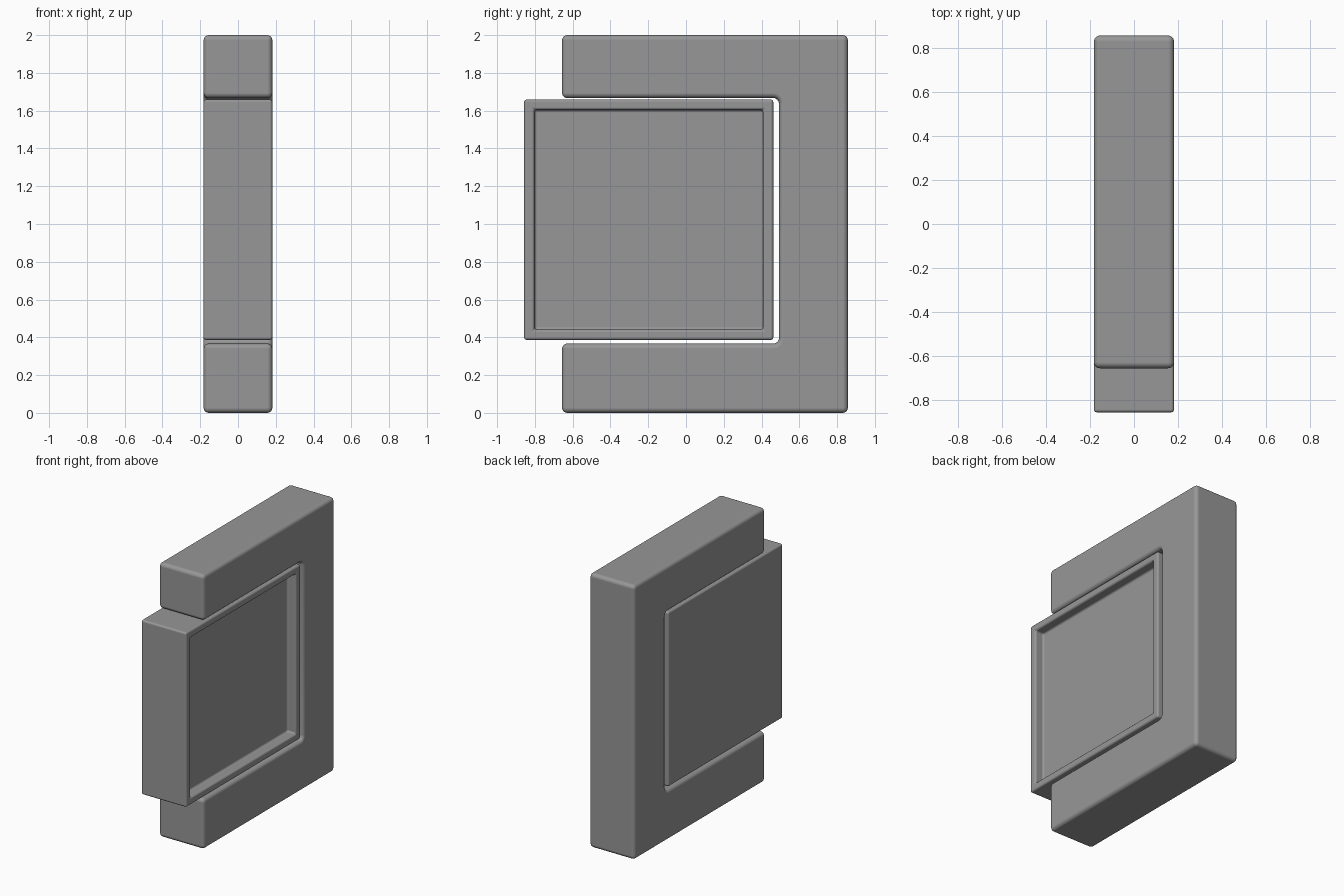
import bpy, bmesh
from math import sin, cos, pi

if "Cube" in bpy.data.objects:
    bpy.data.objects.remove(bpy.data.objects["Cube"])

HALF = 0.182  # half thickness along x
FILLET = 0.03  # radius of the inner corners of the frame

grey = bpy.data.materials.new("dark_grey")
grey.diffuse_color = (0.31, 0.31, 0.31, 1)
grey.use_nodes = True
grey.node_tree.nodes["Principled BSDF"].inputs["Base Color"].default_value = grey.diffuse_color


def prism(profile):
    """Extrude a (y, z) outline through the full thickness in x."""
    bm = bmesh.new()
    face = bm.faces.new([bm.verts.new((-HALF, y, z)) for y, z in profile])
    out = bmesh.ops.extrude_face_region(bm, geom=[face])
    verts = [v for v in out["geom"] if isinstance(v, bmesh.types.BMVert)]
    bmesh.ops.translate(bm, verts=verts, vec=(2 * HALF, 0, 0))
    bmesh.ops.recalc_face_normals(bm, faces=bm.faces)
    return bm


def arc(y, z, start):
    """Quarter circle, running clockwise from the start angle."""
    return [(y + FILLET * cos(start - i * pi / 12),
             z + FILLET * sin(start - i * pi / 12)) for i in range(7)]


def finish(bm, name, radius, segments):
    """Turn the bmesh into an object with rounded edges and smooth shading."""
    mesh = bpy.data.meshes.new(name)
    bm.to_mesh(mesh)
    bm.free()
    mesh.materials.append(grey)
    obj = bpy.data.objects.new(name, mesh)
    bpy.context.collection.objects.link(obj)
    bevel = obj.modifiers.new("rounded_edges", "BEVEL")
    bevel.width = radius
    bevel.segments = segments
    bevel.limit_method = "ANGLE"
    bevel.harden_normals = True
    bpy.ops.object.select_all(action="DESELECT")
    obj.select_set(True)
    bpy.context.view_layer.objects.active = obj
    bpy.ops.object.shade_smooth_by_angle(angle=0.7)
    return obj


# C-shaped frame, open towards the front, with filleted inner corners
outline = [(-0.656, 0.367), (-0.656, 0.0), (0.857, 0.0), (0.857, 2.0),
           (-0.656, 2.0), (-0.656, 1.667)]
outline += arc(0.492 - FILLET, 1.667 - FILLET, pi / 2)
outline += arc(0.492 - FILLET, 0.367 + FILLET, 0)
finish(prism(outline), "c_frame", 0.027, 5)

# Square panel sitting in the opening, with a shallow tray on the +x side
bm = prism([(-0.857, 0.386), (0.462, 0.386), (0.462, 1.659), (-0.857, 1.659)])
side = max(bm.faces, key=lambda f: f.calc_center_median().x)
bmesh.ops.inset_region(bm, faces=[side], thickness=0.055, use_even_offset=True)
tray = bmesh.ops.extrude_face_region(bm, geom=[side])
floor = [v for v in tray["geom"] if isinstance(v, bmesh.types.BMVert)]
bmesh.ops.translate(bm, verts=floor, vec=(-0.07, 0, 0))
if side.is_valid:
    bmesh.ops.delete(bm, geom=[side], context="FACES_ONLY")
bmesh.ops.recalc_face_normals(bm, faces=bm.faces)
finish(bm, "recessed_panel", 0.014, 3)
